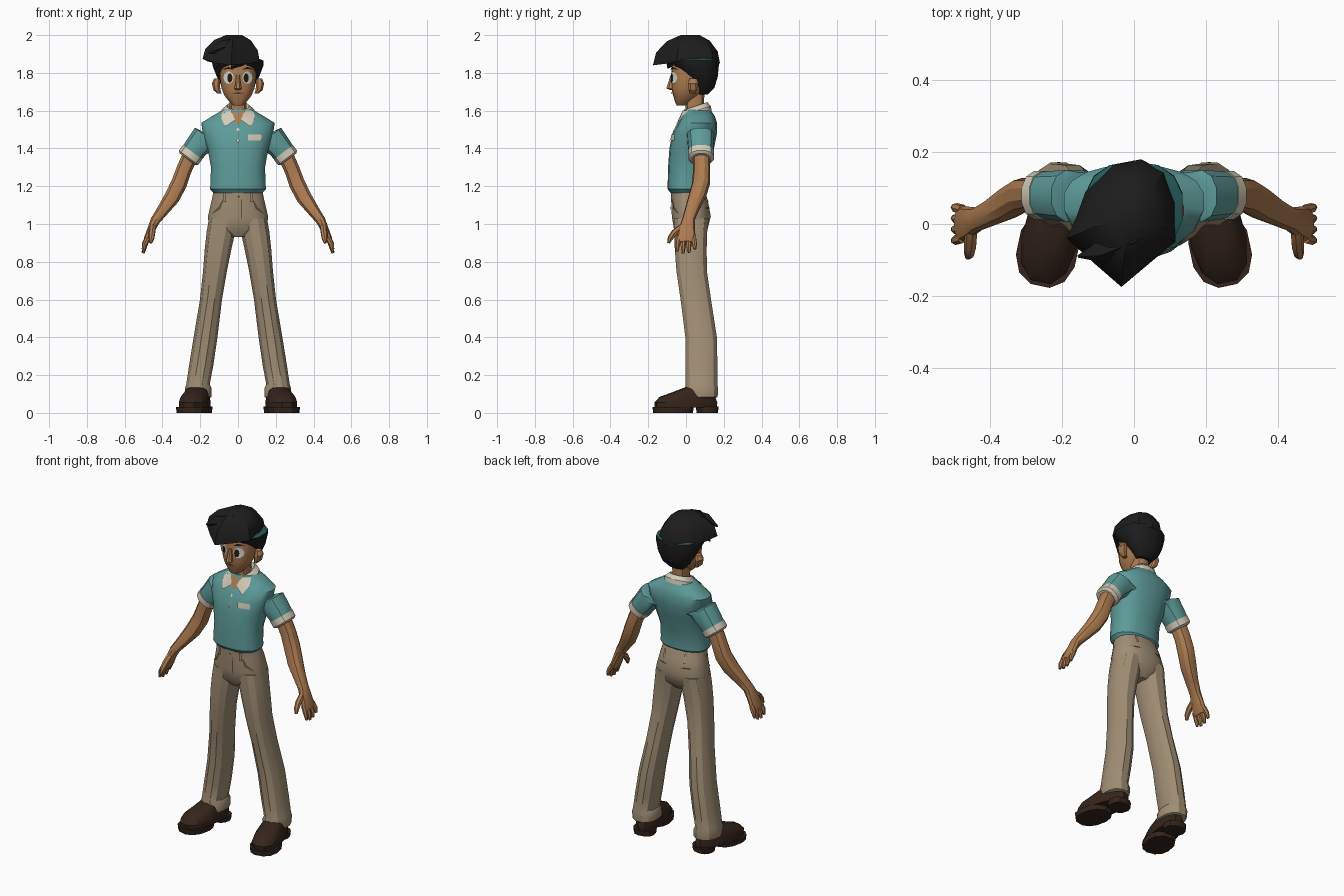
import bpy, bmesh, math
from mathutils import Vector, Matrix
from mathutils.bvhtree import BVHTree

cube = bpy.data.objects.get("Cube")
if cube:
    bpy.data.objects.remove(cube, do_unlink=True)
made = []


def material(name, *rgb):
    mat = bpy.data.materials.new(name)
    mat.use_nodes = True
    mat.diffuse_color = (*rgb, 1)
    bsdf = next(n for n in mat.node_tree.nodes if n.type == "BSDF_PRINCIPLED")
    bsdf.inputs["Base Color"].default_value = (*rgb, 1)
    bsdf.inputs["Roughness"].default_value = .9
    return mat


TEAL = material("teal_cloth", .11, .33, .32)
CREAM = material("cream_trim", .66, .6, .48)
KHAKI = material("khaki_cloth", .36, .275, .18)
SEAM = material("khaki_seam", .12, .085, .05)
SKIN = material("tan_skin", .42, .2, .08)
HAIR = material("black_hair", .012, .012, .013)
SHOE = material("dark_brown_leather", .035, .018, .011)
UNDER = material("dark_teal_scalp", .02, .1, .1)
WHITE = material("eye_white", .75, .73, .66)
LIP = material("lip_brown", .12, .04, .02)


def finish(name, bm, mats, mirror=False, recalc=True):
    if recalc:
        bmesh.ops.recalc_face_normals(bm, faces=bm.faces)
    mesh = bpy.data.meshes.new(name)
    bm.to_mesh(mesh)
    bm.free()
    for mat in mats:
        mesh.materials.append(mat)
    obj = bpy.data.objects.new(name, mesh)
    bpy.context.collection.objects.link(obj)
    if mirror:
        obj.modifiers.new("mirror", "MIRROR")
    made.append(obj)
    return obj


def skin_rings(bm, rings):
    """Bridge neighbouring rings of points and cap both ends."""
    rows = [[bm.verts.new(p) for p in ring] for ring in rings]
    for low, high in zip(rows, rows[1:]):
        for i in range(len(low)):
            j = (i + 1) % len(low)
            bm.faces.new((low[i], low[j], high[j], high[i]))
    bm.faces.new(rows[0][::-1])
    bm.faces.new(rows[-1])


def loft(name, mat, rings, n=12, boxy=.85, mirror=False, taper=0, turn=None):
    """Rings are x, y, z, x radius, y radius, side tilt, back tilt (degrees)."""
    def soft(v):
        return math.copysign(abs(v) ** boxy, v)

    bm = bmesh.new()
    rows = []
    for x, y, z, rx, ry, *tilt in rings:
        side, back = (list(tilt) + [0, 0])[:2]
        rot = Matrix.Rotation(math.radians(-side), 3, "Y") @ Matrix.Rotation(math.radians(back), 3, "X")
        row = []
        for i in range(n):
            a = math.tau * (i + .5) / n
            c, s = soft(math.cos(a)), soft(math.sin(a))
            row.append(Vector((x, y, z)) + rot @ Vector((rx * c * (1 - taper * s), ry * s, 0)))
        rows.append(row)
    skin_rings(bm, rows)
    if turn:
        bmesh.ops.transform(bm, matrix=turn, verts=bm.verts)
    return finish(name, bm, [mat], mirror)


def tube(name, mat, points, radii, mirror=False, n=7):
    """Round limb following a bent path."""
    pts = [Vector(p) for p in points]
    bm = bmesh.new()
    rows = []
    for k, p in enumerate(pts):
        d = pts[min(k + 1, len(pts) - 1)] - pts[max(k - 1, 0)]
        q = d.to_track_quat("Z", "Y")
        rows.append([p + q @ Vector((math.cos(math.tau * i / n), math.sin(math.tau * i / n), 0)) * radii[k]
                     for i in range(n)])
    skin_rings(bm, rows)
    return finish(name, bm, [mat], mirror)


def patch(name, target, mat, outline, lift=.005, facing=-1):
    """Thin plate laid on the front (or back) of another part."""
    mesh = target.data
    tree = BVHTree.FromPolygons([v.co for v in mesh.vertices], [p.vertices for p in mesh.polygons])
    mid = [sum(c) / len(outline) for c in zip(*outline)]
    pts = []
    for x, z in [mid] + list(outline):
        hit = tree.ray_cast(Vector((x, facing, z)), Vector((0, -facing, 0)))[0]
        hit = hit or tree.find_nearest(Vector((x, facing * .1, z)))[0]
        pts.append(Vector((x, hit.y + facing * lift, z)))
    bm = bmesh.new()
    verts = [bm.verts.new(p) for p in pts]
    rim = verts[1:]
    for a, b in zip(rim, rim[1:] + rim[:1]):
        face = bm.faces.new((verts[0], a, b))
        face.normal_update()
        if face.normal.y * facing < 0:
            face.normal_flip()
    return finish(name, bm, [mat], recalc=False)


def oval(x, z, rx, rz, n=10):
    return [(x + rx * math.cos(math.tau * i / n), z + rz * math.sin(math.tau * i / n)) for i in range(n)]


def box(x, z, w, h):
    return [(x - w, z - h), (x + w, z - h), (x + w, z + h), (x - w, z + h)]


# Trousers
hips = loft("trouser_hips", KHAKI, [
    (0, .02, .93, .04, .06), (0, .025, .97, .155, .09), (0, .028, 1.04, .162, .105),
    (0, .02, 1.12, .143, .098), (0, .005, 1.19, .128, .087)], n=16)
loft("trouser_leg", KHAKI, [
    (.208, .082, .08, .06, .08), (.208, .082, .085, .071, .088), (.21, .082, .13, .073, .091),
    (.212, .082, .15, .064, .086), (.195, .082, .25, .066, .087), (.172, .08, .4, .065, .086),
    (.143, .052, .6, .06, .083), (.122, .03, .75, .065, .083), (.105, .025, .87, .073, .087),
    (.09, .025, .96, .078, .09), (.08, .028, 1.03, .076, .095)], mirror=True)
patch("fly_seam", hips, SEAM, box(.018, 1.08, .003, .05))
patch("waist_button", hips, SEAM, oval(.004, 1.145, .007, .007, 6))
for s in (-1, 1):
    patch("front_pocket_seam", hips, SEAM,
          [(s * .075, 1.13), (s * .082, 1.13), (s * .1, 1.085), (s * .135, 1.06), (s * .135, 1.053), (s * .093, 1.08)])
    for facing in (-1, 1):
        patch("belt_loop", hips, KHAKI, box(s * .07, 1.14, .007, .024), .009, facing)
    patch("back_pocket_seam", hips, SEAM, box(s * .08, 1.085, .03, .002), .004, 1)

# Shoes, toes turned outward
turn = Matrix.Translation((.225, 0, 0)) @ Matrix.Rotation(math.radians(12), 4, "Z")
loft("shoe_upper", SHOE, [
    (0, 0, .028, .075, .168), (0, 0, .055, .077, .17), (0, .008, .085, .07, .15),
    (0, .04, .11, .06, .11), (0, .07, .135, .05, .075)], mirror=True, taper=.15, turn=turn)
loft("shoe_sole", SHOE, [(0, -.07, 0, .082, .105), (0, -.07, .03, .086, .109)], mirror=True, turn=turn)
loft("shoe_heel", SHOE, [(0, .115, 0, .062, .055), (0, .115, .034, .066, .059)], mirror=True, turn=turn)

# Shirt
shirt = loft("shirt_body", TEAL, [
    (0, .003, 1.165, .13, .085), (0, .003, 1.185, .15, .1), (0, .003, 1.215, .148, .1),
    (0, .01, 1.3, .145, .105), (0, .03, 1.4, .163, .118), (0, .045, 1.475, .188, .118),
    (0, .062, 1.535, .197, .102), (0, .065, 1.57, .14, .088), (0, .06, 1.605, .08, .07)], n=18)
loft("sleeve", TEAL, [
    (.13, .075, 1.455, .095, .07, 30), (.17, .078, 1.465, .076, .074, 37),
    (.225, .08, 1.4, .066, .069, 37), (.255, .08, 1.36, .061, .065, 37)], mirror=True)
loft("sleeve_cuff", CREAM, [
    (.24, .08, 1.38, .066, .07, 37), (.262, .08, 1.351, .065, .069, 37),
    (.268, .08, 1.343, .052, .055, 37)], mirror=True)
patch("neck_opening", shirt, SKIN, [(-.045, 1.6), (.045, 1.6), (.006, 1.53), (-.006, 1.53)], .004)
patch("button_strip", shirt, TEAL, box(0, 1.49, .014, .045), .004)
for z in (1.5, 1.44):
    patch("shirt_button", shirt, CREAM, oval(0, z, .009, .009, 6), .009)
patch("chest_patch", shirt, CREAM, box(.088, 1.457, .036, .016), .008)
loft("collar_band", CREAM, [
    (0, .055, 1.572, .092, .085, 0, 18), (0, .055, 1.6, .088, .08, 0, 18),
    (0, .052, 1.625, .06, .064, 0, 18), (0, .052, 1.6, .05, .054, 0, 18)], n=14)
for s in (-1, 1):
    patch("collar_point", shirt, CREAM,
          [(s * x, z) for x, z in ((.035, 1.6), (.08, 1.6), (.092, 1.565), (.066, 1.515), (.016, 1.55))], .0095)

# Arms and hands
loft("arm", SKIN, [
    (.24, .08, 1.39, .045, .045, 37), (.285, .083, 1.29, .043, .045, 30),
    (.312, .08, 1.215, .045, .048, 32), (.35, .058, 1.14, .043, .047, 35),
    (.4, .03, 1.07, .033, .038, 35), (.437, .012, 1.02, .027, .034, 30),
    (.458, .004, .975, .022, .044, 22), (.478, 0, .925, .02, .05, 18),
    (.485, 0, .905, .016, .046, 15)], n=10, mirror=True)
for name, k, drop in (("index", -1.5, .01), ("middle", -.5, 0), ("ring", .5, .004), ("little", 1.5, .022)):
    y = k * .026
    tube(name + "_finger", SKIN, [(.476, y, .93), (.495, y * 1.15, .885 + drop / 2),
                                  (.502, y * 1.2, .845 + drop)], (.015, .014, .008), True)
tube("thumb", SKIN, [(.452, -.02, .985), (.455, -.06, .955), (.458, -.083, .925), (.462, -.092, .9)],
     (.018, .018, .015, .008), True)

# Head
loft("neck", SKIN, [(0, .05, 1.54, .055, .055), (0, .045, 1.62, .045, .05), (0, .045, 1.7, .05, .055)])
head = loft("head", SKIN, [
    (0, -.022, 1.628, .026, .028), (0, -.015, 1.643, .043, .042), (0, 0, 1.68, .073, .068),
    (0, .015, 1.72, .089, .093), (0, .025, 1.77, .096, .1), (0, .035, 1.83, .097, .112),
    (0, .04, 1.9, .088, .1)], n=18)
loft("nose", SKIN, [
    (0, -.075, 1.71, .012, .012), (0, -.08, 1.718, .021, .026), (0, -.078, 1.735, .016, .022),
    (0, -.07, 1.79, .01, .012)], n=8)
loft("ear", SKIN, [
    (.098, .035, 1.69, .012, .014), (.112, .035, 1.71, .02, .024), (.117, .038, 1.745, .023, .03),
    (.112, .038, 1.77, .016, .02)], n=8, mirror=True)
for s in (-1, 1):
    patch("eye", head, WHITE, oval(s * .05, 1.775, .027, .033))
    patch("pupil", head, HAIR, oval(s * .043, 1.773, .014, .024), .008)
    patch("eyebrow", head, HAIR, [(s * .02, 1.818), (s * .05, 1.832), (s * .085, 1.818), (s * .05, 1.82)], .009)
patch("mouth", head, LIP, [(-.035, 1.692), (0, 1.698), (.035, 1.692), (0, 1.688)], .006)

# Hair at the back and sides, with the scalp colour on its upward faces
back_hair = loft("back_hair", HAIR, [
    (0, .088, 1.685, .05, .026), (0, .094, 1.72, .083, .056), (0, .082, 1.78, .115, .086),
    (0, .052, 1.84, .138, .122), (0, .046, 1.865, .138, .128), (0, .046, 1.885, .09, .1)], n=14)
back_hair.data.materials.append(UNDER)
for face in back_hair.data.polygons:
    face.material_index = int(face.normal.z > .4)

# Swept top hair: x, y and lower height of its rim
rim = [(-.06, .165, 1.85), (.02, .18, 1.85), (.085, .145, 1.85), (.115, .06, 1.86), (.115, -.05, 1.86),
       (.06, -.095, 1.85), (-.035, -.175, 1.84), (-.11, -.11, 1.85), (-.187, -.04, 1.875),
       (-.16, .02, 1.86), (-.135, .09, 1.855)]
bm = bmesh.new()
cx, cy = -.015, .03
skin_rings(bm, [[(cx + (x - cx) * s, cy + (y - cy) * s, z + (2 - z) * f) for x, y, z in rim]
                for s, f in ((.6, .1), (1, 0), (.92, .42), (.64, .8), (.28, 1))])
finish("top_hair", bm, [HAIR])
tube("upper_lock", HAIR, [(.07, -.01, 1.93), (-.01, -.04, 1.945), (-.09, -.075, 1.935), (-.155, -.09, 1.905)],
     (.03, .045, .035, .004), n=5)
tube("fringe_lock", HAIR, [(.06, -.04, 1.89), (0, -.075, 1.865), (-.035, -.095, 1.825)], (.035, .035, .004), n=5)
tube("side_lock", HAIR, [(-.1, 0, 1.9), (-.115, -.04, 1.865), (-.125, -.055, 1.82)], (.035, .03, .004), n=5)

# Keep hard creases, soften shallow ones
bpy.ops.object.select_all(action="DESELECT")
for obj in made:
    obj.select_set(True)
bpy.context.view_layer.objects.active = made[0]
bpy.ops.object.shade_smooth_by_angle(angle=math.radians(32))
